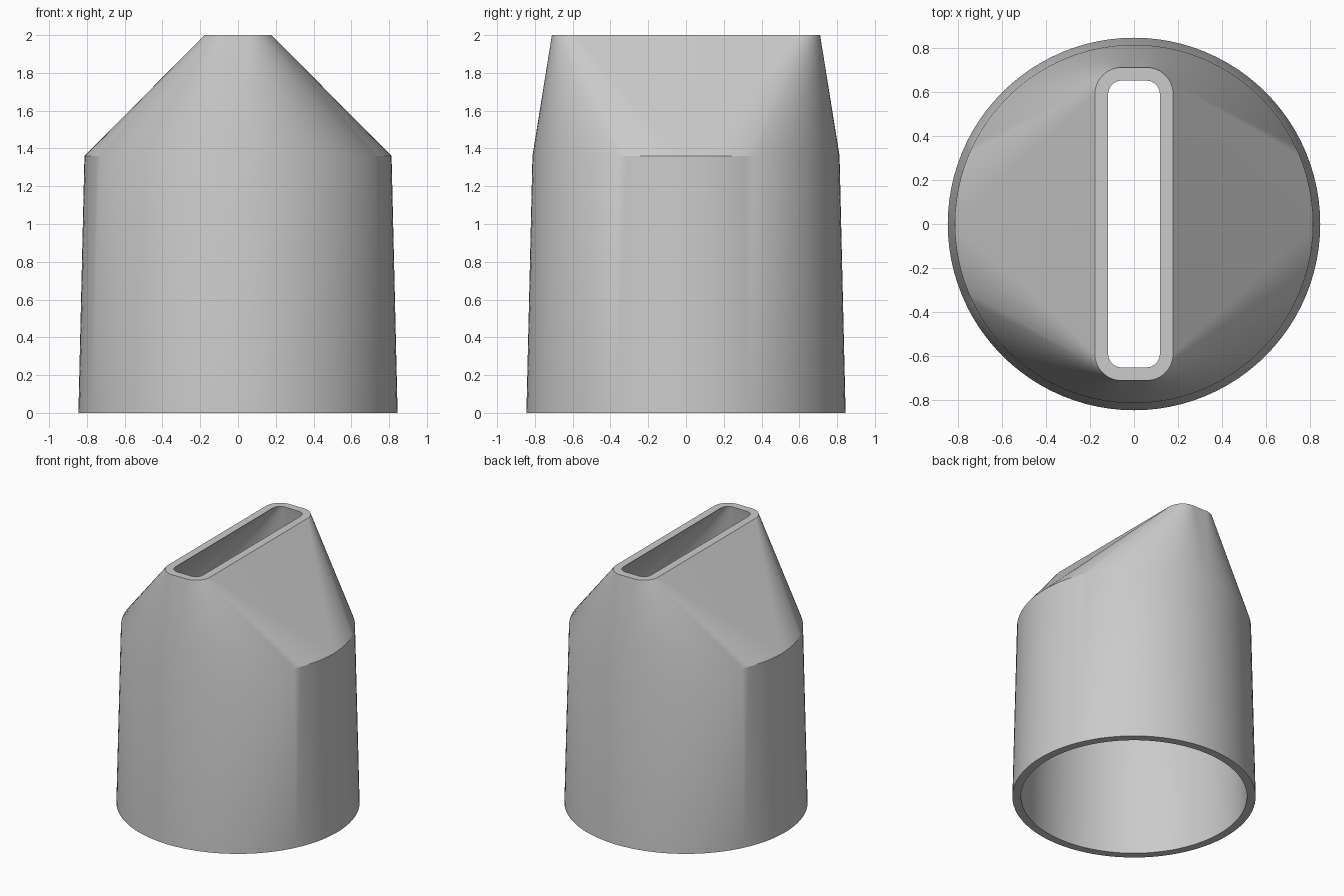
import bpy, bmesh, math

if "Cube" in bpy.data.objects:
    bpy.data.objects.remove(bpy.data.objects["Cube"])

SEG = 24  # steps per quarter turn


def ring(bm, z, cx, cy, r):
    """Rounded rectangle: corner centres (+-cx, +-cy), radius r; a circle if cx = cy = 0."""
    verts = []
    for q, (sx, sy) in enumerate([(1, 1), (-1, 1), (-1, -1), (1, -1)]):
        for i in range(SEG + 1):
            a = (q + i / SEG) * math.pi / 2
            verts.append(bm.verts.new((sx * cx + r * math.cos(a),
                                       sy * cy + r * math.sin(a), z)))
    return verts


bm = bmesh.new()
# closed wall section: outside going up, slot rim, inside going down
rings = [ring(bm, *p) for p in [
    (0.0, 0, 0, 0.845),
    (1.36, 0, 0, 0.813),
    (2.0, 0.057, 0.59, 0.12),
    (2.0, 0.057, 0.59, 0.06),
    (1.36, 0, 0, 0.753),
    (0.0, 0, 0, 0.785)]]
n = len(rings[0])
for k, low in enumerate(rings):
    high = rings[(k + 1) % len(rings)]
    for i in range(n):
        j = (i + 1) % n
        bm.faces.new((low[i], low[j], high[j], high[i]))
# merge the doubled points on the round rings
bmesh.ops.remove_doubles(bm, verts=bm.verts, dist=1e-5)
bmesh.ops.recalc_face_normals(bm, faces=bm.faces)

mesh = bpy.data.meshes.new("slot_nozzle")
bm.to_mesh(mesh)
bm.free()
nozzle = bpy.data.objects.new("slot_nozzle", mesh)
bpy.context.collection.objects.link(nozzle)

grey = bpy.data.materials.new("light grey plastic")
grey.diffuse_color = (0.6, 0.6, 0.6, 1)
grey.use_nodes = True
grey.node_tree.nodes["Principled BSDF"].inputs["Base Color"].default_value = grey.diffuse_color
mesh.materials.append(grey)

bpy.context.view_layer.objects.active = nozzle
nozzle.select_set(True)
bpy.ops.object.shade_smooth_by_angle(angle=math.radians(30))
